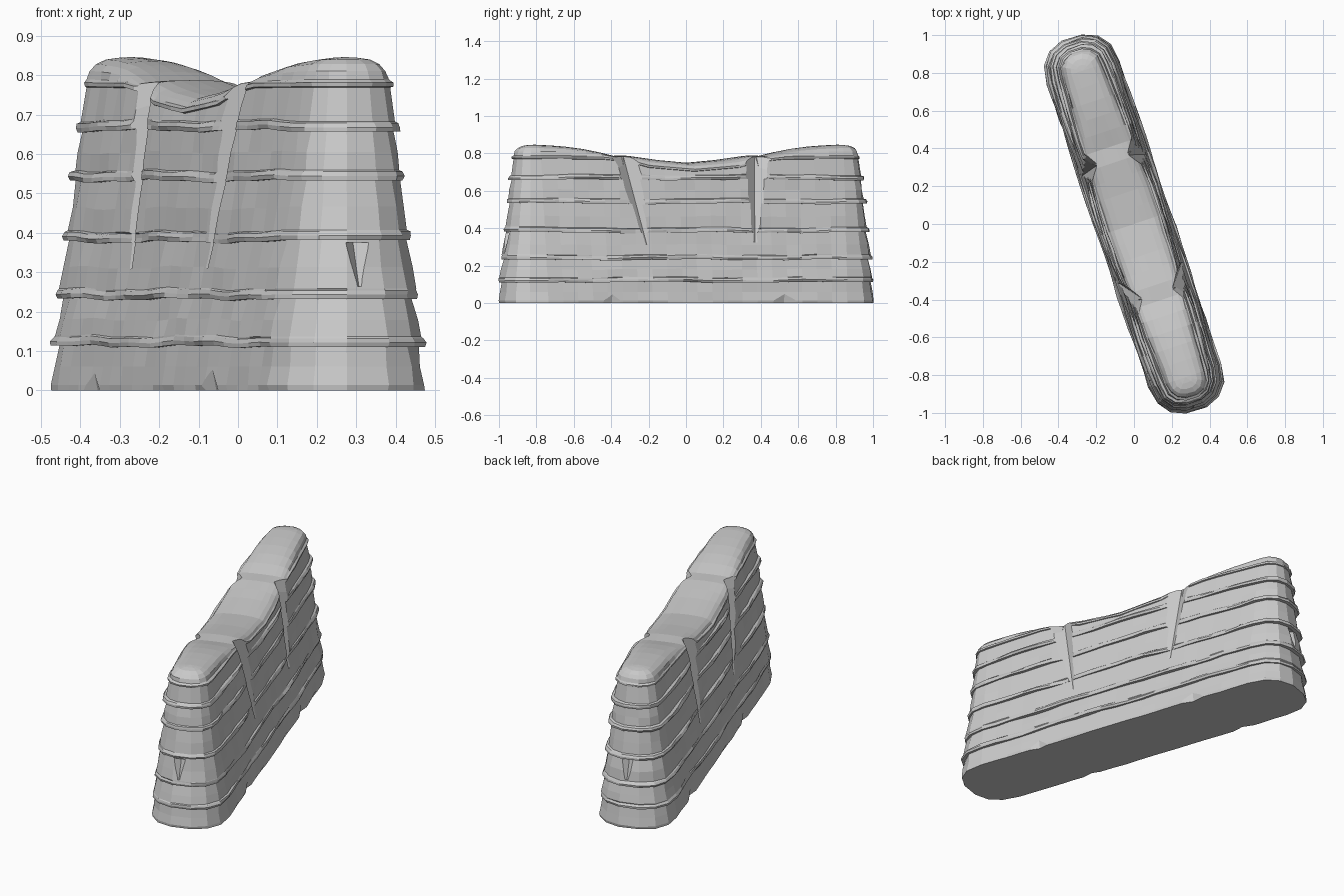
import bpy, bmesh, math, random
from mathutils import Vector

random.seed(4)
if "Cube" in bpy.data.objects:
    bpy.data.objects.remove(bpy.data.objects["Cube"])

TILT = math.radians(18.5)
S, C = math.sin(TILT), math.cos(TILT)
HALF = 0.842                      # half length of the straight sides
COURSES = [0.12, 0.24, 0.385, 0.54, 0.668]
GROOVES = (0.35, -0.34)


def place(u, v, z):
    """Wall coordinates (along, across, up) to world."""
    return Vector((u * S + v * C, -u * C + v * S, z))


def radius(z):
    return 0.2 - 0.12 * z


def bulge(c, z):
    """Extra thickness of the upper wall, greatest halfway along."""
    return 0.028 * min(z / 0.72, 1) * (1 - 0.85 * c * c)


def lerp_table(table, x):
    for (x0, y0), (x1, y1) in zip(table, table[1:]):
        if x <= x1:
            return y0 + (y1 - y0) * (x - x0) / (x1 - x0)
    return table[-1][1]


CROWN = [(0, .75), (.2, .768), (.32, .788), (.42, .787), (.55, .82), (.7, .84), (.85, .847)]
RIM = [(0, .715), (.25, .735), (.36, .765), (.5, .78), (1, .782)]

# Plan outline: position along the straight part plus a direction on the end arc
SIDE, ARC = 20, 8
plan = []
for sign in (1, -1):
    for i in range(ARC):
        t = math.pi * (i / (ARC - 1) - 0.5)
        cx, cy = math.cos(t), math.sin(t)
        plan.append((sign, sign * abs(cx) ** 0.85, sign * math.copysign(abs(cy) ** 0.85, cy)))
    for i in range(1, SIDE):
        plan.append((sign * (1 - 2 * i / SIDE), 0, sign))

bm = bmesh.new()
rings = []


def ring(height, grow, shrink=1.0, rough=0.003, lip=0.0):
    """Add one outline; height is a function of the position along the wall."""
    verts = []
    for c, cx, cy in plan:
        z = height(c * HALF)
        u = c * (HALF + 0.016 * z)
        fade = 1.0
        if z > 0.3:
            for g in GROOVES:
                fade -= 0.95 * math.exp(-((u - g) / 0.1) ** 2)
        fade *= 0.85 + 0.3 * math.sin(u * 9 + z * 40 + cy)
        r = (radius(min(z, 0.785)) + bulge(c, z) + grow + lip * max(fade, 0)) * shrink
        if shrink > 0:
            r += random.uniform(-rough, rough)
        verts.append(bm.verts.new(place(u + r * cx, r * cy, z)))
    if rings:
        for i in range(len(plan)):
            j = (i + 1) % len(plan)
            bm.faces.new((rings[-1][i], rings[-1][j], verts[j], verts[i]))
    rings.append(verts)


def wavy(z, phase):
    return lambda u: z + 0.003 * math.sin(u * 7 + phase) + 0.002 * math.sin(u * 19 + phase * 2)


# Foot
ring(lambda u: 0, 0.0)
bm.faces.new(reversed(rings[0]))
ring(lambda u: 0.014, 0.003)
ring(lambda u: 0.06, -0.001)

# Stacked courses, each starting with an overhanging lip; the low ones flare more
for n, z in enumerate(COURSES):
    flare = 0.009 if n < 2 else 0.003
    ring(wavy(z - 0.008, n), -0.003)
    ring(wavy(z - 0.008, n), 0.0, lip=0.014)
    ring(wavy(z + 0.003, n), 0.0, lip=0.018)
    ring(wavy(z + 0.014, n), 0.0, lip=0.014)
    ring(wavy(z + 0.018, n), flare)
    if n < len(COURSES) - 1:
        top = COURSES[n + 1]
        ring(wavy(z + 0.5 * (top - z), n), flare * 0.5, rough=0.004)


# Rim and rounded crown
def crown(part):
    def height(u):
        low = lerp_table(RIM, abs(u))
        return low + part * (lerp_table(CROWN, abs(u)) - low)
    return height


ring(lambda u: crown(0)(u) - 0.012, -0.002)
ring(lambda u: crown(0)(u) - 0.01, 0.0, lip=0.007)
ring(crown(0), 0.0, lip=0.009)
ring(crown(0.12), -0.002)
for part, shrink in ((0.45, 0.93), (0.72, 0.8), (0.9, 0.56), (0.97, 0.3), (1.0, 0.0)):
    ring(crown(part), 0.0, shrink)
bmesh.ops.remove_doubles(bm, verts=rings[-1], dist=0.0005)
bmesh.ops.recalc_face_normals(bm, faces=bm.faces[:])

mesh = bpy.data.meshes.new("rock_wall")
bm.to_mesh(mesh)
bm.free()
wall = bpy.data.objects.new("rock_wall", mesh)
bpy.context.collection.objects.link(wall)

stone = bpy.data.materials.new("light_grey_stone")
stone.use_nodes = True
color = (0.6, 0.6, 0.6, 1)
stone.diffuse_color = color
stone.node_tree.nodes["Principled BSDF"].inputs["Base Color"].default_value = color
mesh.materials.append(stone)


# Cracks and chips: each cutter is a wedge that narrows to a point
cut = bmesh.new()


def wedge(tip, wide, along, out, half, depth):
    reach = 0.08
    grow = half * (reach + depth) / depth
    wide, out, along = Vector(wide), Vector(out), Vector(along)
    corners = [tip, wide - out * depth, wide + out * reach + along * grow,
               wide + out * reach - along * grow]
    verts = [cut.verts.new(place(*p)) for p in corners]
    for tri in ((0, 1, 2), (0, 2, 3), (0, 3, 1), (1, 3, 2)):
        cut.faces.new([verts[i] for i in tri])


def on_face(u, z, side):
    """Point on the long face of the wall."""
    return (u, side * (radius(z) + bulge(u / HALF, z)), z)


ALONG, ACROSS = (1, 0, 0), (0, 1, 0)
for side in (1, -1):
    out = (0, side, 0)
    # Long crack with a wider funnel at its top
    for upper, lower in ((0.40, 0.272), (-0.36, -0.33)):
        wedge(on_face(lower, 0.285, side), on_face(upper, 0.86, side), ALONG, out, 0.07, 0.045)
        wedge(on_face(upper - 0.02, 0.65, side), on_face(upper, 0.86, side),
              ALONG, out, 0.11, 0.065)
    # Small chips in the foot
    for u in (0.43 + side * 0.05, -0.53 + side * 0.04):
        wedge(on_face(u, 0.05, side), on_face(u, -0.01, side), ALONG, out, 0.07, 0.018)
    # Chip in the rounded end
    tip_u, v = HALF + radius(0.3) + 0.012, -side * 0.016
    wedge((side * tip_u, v, 0.258), (side * (tip_u - 0.02), v, 0.375),
          ACROSS, (side, 0, 0), 0.028, 0.03)

bmesh.ops.recalc_face_normals(cut, faces=cut.faces[:])
cut_mesh = bpy.data.meshes.new("crack_cutter")
cut.to_mesh(cut_mesh)
cut.free()
cutter = bpy.data.objects.new("crack_cutter", cut_mesh)
cutter.hide_render = True
bpy.context.collection.objects.link(cutter)

carve = wall.modifiers.new("cracks", 'BOOLEAN')
carve.operation = 'DIFFERENCE'
carve.solver = 'EXACT'
carve.use_self = True
carve.object = cutter
bpy.context.view_layer.objects.active = wall
wall.select_set(True)
bpy.ops.object.modifier_apply(modifier=carve.name)
bpy.data.objects.remove(cutter)
